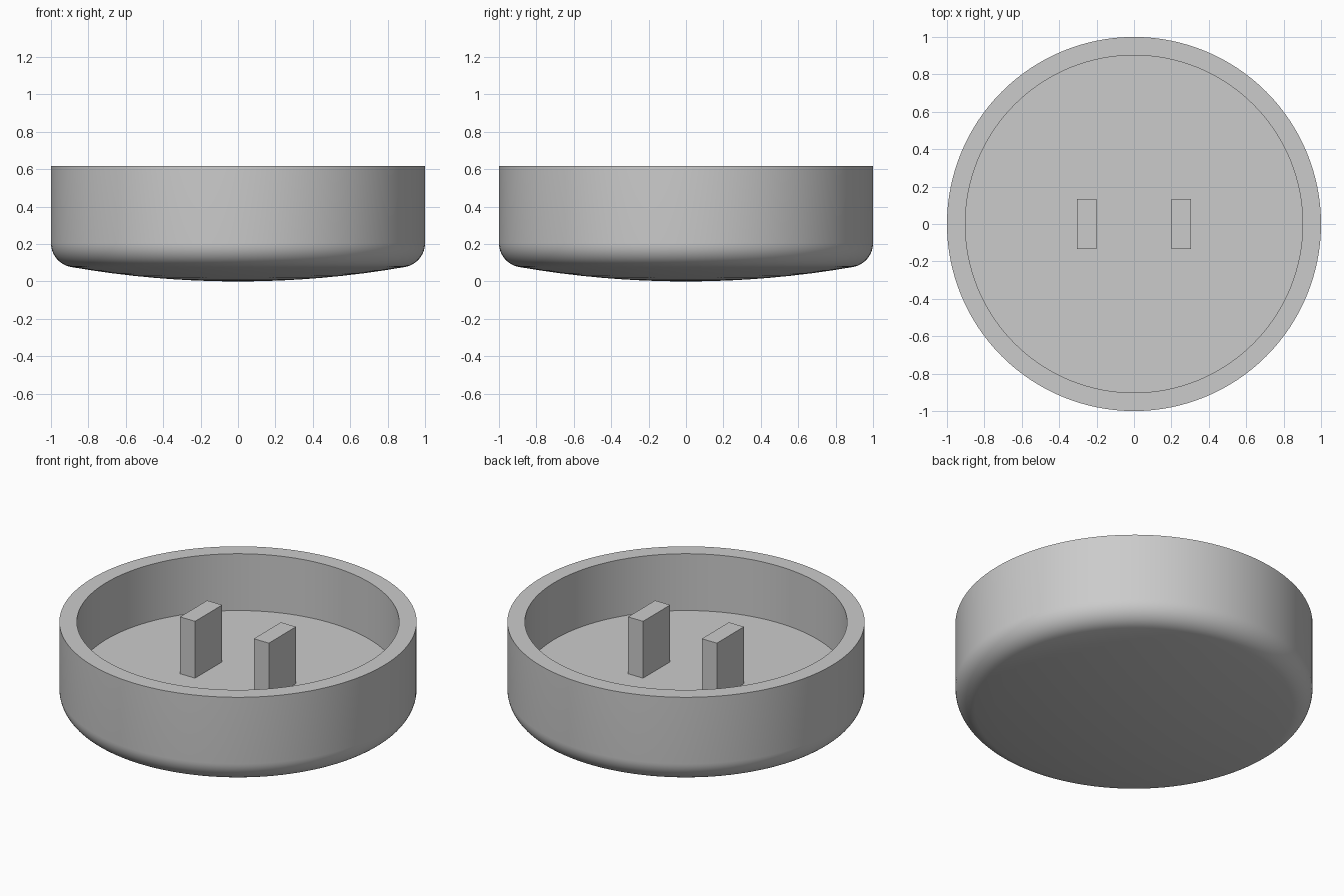
import bpy, bmesh
from math import sin, cos, asin, sqrt, pi, radians

cube = bpy.data.objects.get("Cube")
if cube:
    bpy.data.objects.remove(cube, do_unlink=True)

RIM_Z, FLOOR_Z = 0.617, 0.266
OUTER_R, INNER_R = 1.0, 0.902
DOME_R, FILLET_R = 5.2, 0.13
SEGMENTS = 128

grey = bpy.data.materials.new("plain grey")
grey.use_nodes = True
colour = (0.6, 0.6, 0.6, 1)
grey.diffuse_color = colour
grey.node_tree.nodes["Principled BSDF"].inputs["Base Color"].default_value = colour


def add_object(name, bm):
    bmesh.ops.recalc_face_normals(bm, faces=bm.faces)
    mesh = bpy.data.meshes.new(name)
    bm.to_mesh(mesh)
    bm.free()
    mesh.materials.append(grey)
    obj = bpy.data.objects.new(name, mesh)
    bpy.context.collection.objects.link(obj)
    return obj


# Cup profile: domed underside, tangent fillet, wall, rim, flat floor
cx = OUTER_R - FILLET_R
cz = DOME_R - sqrt((DOME_R - FILLET_R) ** 2 - cx ** 2)
tangent = asin(cx / (DOME_R - FILLET_R))
profile = []
for i in range(9):
    a = tangent * i / 8
    profile.append((DOME_R * sin(a), DOME_R * (1 - cos(a))))
for i in range(1, 13):
    a = tangent + (pi / 2 - tangent) * i / 12
    profile.append((cx + FILLET_R * sin(a), cz - FILLET_R * cos(a)))
profile += [(OUTER_R, RIM_Z), (INNER_R, RIM_Z), (INNER_R, FLOOR_Z), (0, FLOOR_Z)]

bm = bmesh.new()
verts = [bm.verts.new((x, 0, z)) for x, z in profile]
edges = [bm.edges.new(pair) for pair in zip(verts, verts[1:])]
bmesh.ops.spin(bm, geom=verts + edges, cent=(0, 0, 0), axis=(0, 0, 1),
               angle=2 * pi, steps=SEGMENTS, use_merge=True)
bmesh.ops.remove_doubles(bm, verts=bm.verts, dist=0.0001)
cup = add_object("round_cup", bm)
bpy.ops.object.select_all(action="DESELECT")
cup.select_set(True)
bpy.context.view_layer.objects.active = cup
bpy.ops.object.shade_smooth_by_angle(angle=radians(30))

# Two upright posts on the floor, level with the rim
for name, side in (("left_post", 1), ("right_post", -1)):
    bm = bmesh.new()
    bmesh.ops.create_cube(bm, size=1)
    bmesh.ops.scale(bm, vec=(0.103, 0.265, RIM_Z - FLOOR_Z), verts=bm.verts)
    bmesh.ops.translate(bm, vec=(side * 0.252, 0, (RIM_Z + FLOOR_Z) / 2), verts=bm.verts)
    add_object(name, bm)
